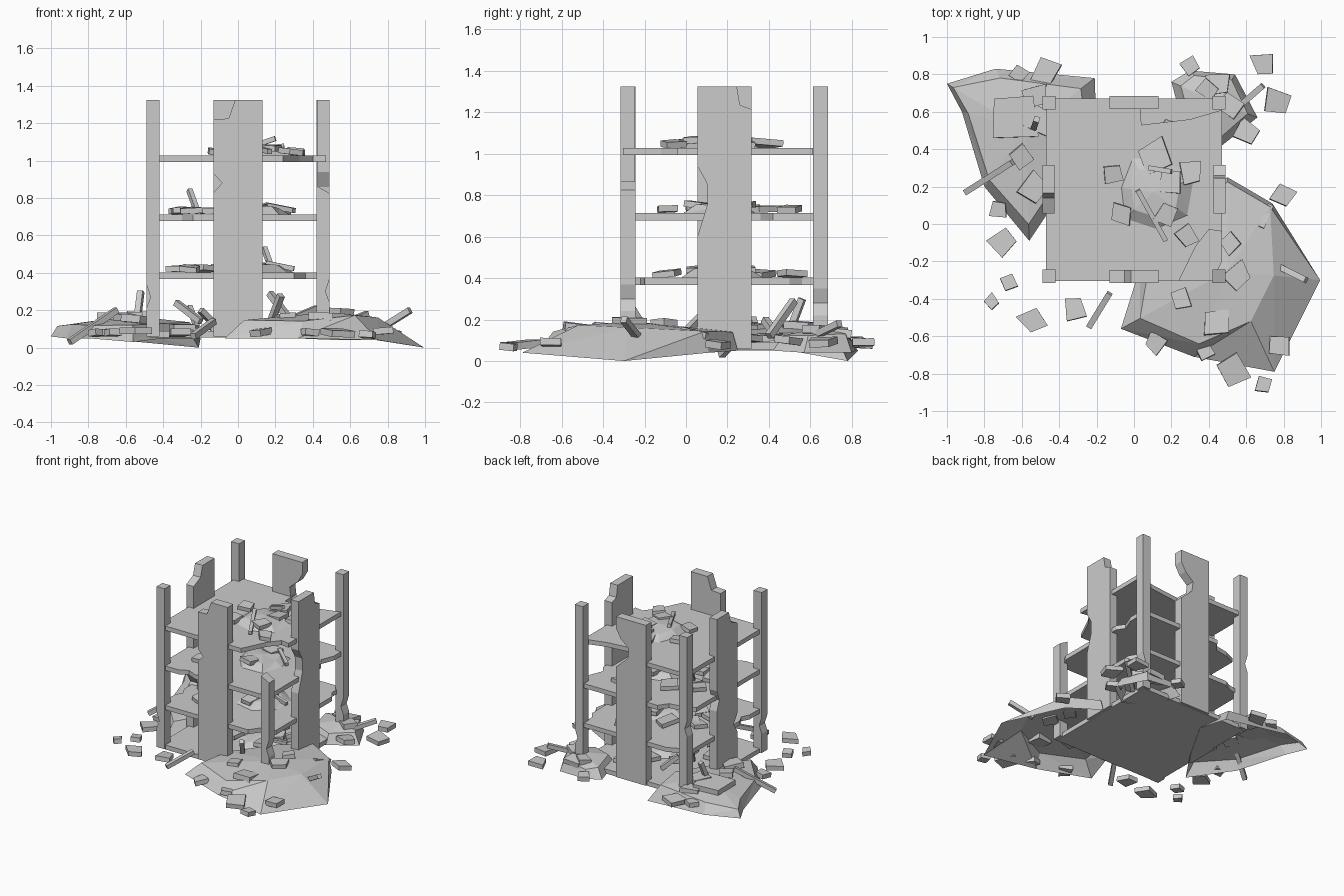
import bpy, bmesh, random
from math import cos, sin, pi
from mathutils import Vector, Matrix, Euler

if "Cube" in bpy.data.objects:
    bpy.data.objects.remove(bpy.data.objects["Cube"])

random.seed(7)
CY = 0.185                      # building centre in y
X0, Y0 = 0.49, 0.50             # half sizes of the building
BASE, TOP = 0.06, 1.325
FLOORS = [0.09, 0.402, 0.713, 1.028]


def finish(bm, name, recalc=True):
    if recalc:
        bmesh.ops.recalc_face_normals(bm, faces=bm.faces)
    me = bpy.data.meshes.new(name)
    bm.to_mesh(me)
    bm.free()
    ob = bpy.data.objects.new(name, me)
    bpy.context.collection.objects.link(ob)
    return ob


def prism(name, pts, axis, lo, hi):
    """Extrude a 2D outline along an axis from lo to hi."""
    put = {'x': lambda u, v, d: (d, u, v), 'y': lambda u, v, d: (u, d, v),
           'z': lambda u, v, d: (u, v, d)}[axis]
    bm = bmesh.new()
    a = [bm.verts.new(put(u, v, lo)) for u, v in pts]
    b = [bm.verts.new(put(u, v, hi)) for u, v in pts]
    bm.faces.new(a)
    bm.faces.new(b)
    for i in range(len(a)):
        j = (i + 1) % len(a)
        bm.faces.new((a[i], a[j], b[j], b[i]))
    return finish(bm, name)


# Wall panels: broken outlines, u measured from the panel centre
W = 0.13
front = [(-W, BASE), (W, BASE), (W, TOP), (-.015, TOP), (-.05, 1.225), (-W, 1.22),
         (-W, .93), (-.085, .88), (-W, .83)]
back = [(-W, BASE), (W, BASE), (W, .93), (.03, 1.02), (.02, 1.1), (.09, 1.16), (.13, 1.23),
        (W, TOP), (-W, TOP)]
left = [(-W, BASE), (W, BASE), (W, .6), (.1, .68), (W, .76), (W, TOP), (-.02, TOP),
        (-.045, 1.24), (-W, 1.2), (-W, .5), (-.08, .42), (-W, .34)]
right = [(-W, BASE), (W, BASE), (W, 1.215), (.075, 1.235), (.06, TOP), (-W, TOP), (-W, .94),
         (-.085, .86), (-.08, .76), (-W, .6)]
prism("front_wall", front, 'y', CY - Y0, CY - Y0 + .07)
prism("back_wall", back, 'y', CY + Y0 - .07, CY + Y0)
for name, prof, s in (("left_wall", left, -1), ("right_wall", right, 1)):
    prism(name, [(u + CY, z) for u, z in prof], 'x', s * X0, s * (X0 - .065))

# Corner columns: chipped posts, the front right one snapped off
for name, sx, sy, top, chip in (("front_left_column", -1, -1, TOP, .27),
                                ("back_left_column", -1, 1, TOP, .6),
                                ("back_right_column", 1, 1, TOP, .28),
                                ("front_right_column", 1, -1, .845, .3)):
    o, i = sx * X0, sx * (X0 - .07)
    m = o - sx * .022
    slant = .02 if top < 1 else 0
    prism(name, [(i, BASE), (o, BASE), (o, chip - .06), (m, chip), (o, chip + .07), (o, top - slant),
                 (i, top + slant)], 'y', CY + sy * Y0, CY + sy * (Y0 - .072))

# Floor slabs with broken edges
F, B, E = -.305, .67, .47
slabs = [
    [(-E, F), (E, F), (E, B), (-E, B)],
    [(-E, F), (.3, F), (.36, -.22), (E, -.2), (E, .5), (.43, .56), (.43, B), (-.3, B), (-.36, .64),
     (-E, .62), (-E, 0), (-.44, -.06), (-E, -.12)],
    [(-E, F), (-.3, F), (-.24, -.27), (-.16, F), (.42, F), (E, -.2), (E, .36), (.43, .42), (E, .52),
     (E, B), (-.22, B), (-.27, .6), (-.38, .58), (-E, .54)],
    [(-E, F), (.24, F), (.33, -.12), (.4, -.03), (E, -.04), (E, .61), (.3, .56), (.04, .53),
     (.03, B), (-E, B)],
]
for k, (top, pts) in enumerate(zip(FLOORS, slabs)):
    prism("floor_slab_%d" % k, pts, 'z', top - .035, top)


def mound(name, outline, ring_z, peak):
    """Hollow faceted heap: rim points (x, y, z, shoulder inset), shoulder ring and a peak."""
    c = Vector(peak)
    bm = bmesh.new()
    rim = [bm.verts.new(p[:3]) for p in outline]
    ring = [bm.verts.new((c.x + (x - c.x) * k, c.y + (y - c.y) * k,
                          ring_z + (1 - k) * .06 + random.uniform(-.01, .01)))
            for x, y, z, k in outline]
    pk = bm.verts.new(c)
    for i in range(len(rim)):
        j = (i + 1) % len(rim)
        bm.faces.new((rim[i], rim[j], ring[j]))
        bm.faces.new((rim[i], ring[j], ring[i]))
        bm.faces.new((ring[i], ring[j], pk))
    return finish(bm, name, recalc=False)


# Rubble heaps on the ground (outlines run anticlockwise)
mound("front_right_heap", [(-.07, -.56, .05, .82), (.32, -.71, .05, .85), (.75, -.79, .04, .5),
                           (.995, -.30, 0, .5), (.74, .11, .04, .95), (.50, .25, .05, .95),
                           (.27, .12, .06, .9), (.03, -.24, .06, .9)], .14, (.5, -.25, .19))
mound("back_left_heap", [(-1, .75, .06, .92), (-.92, .6, .05, .9), (-.8, .2, .05, .88),
                         (-.56, -.09, .03, .85), (-.4, .15, .05, .85), (-.2, .5, .05, .85),
                         (-.21, .78, 0, .8), (-.74, .83, .05, .85)], .12, (-.58, .5, .17))
mound("back_right_heap", [(.2, .76, .05, .8), (.27, .5, .06, .8), (.47, .42, .05, .8),
                          (.66, .57, .04, .75), (.54, .8, .04, .8), (.3, .82, .05, .85)],
      .11, (.45, .65, .16))
# Small heap at the centre of each floor
for k, z in enumerate(FLOORS):
    pts = []
    for n in range(7):
        a = n * 2 * pi / 7 + k * 1.3
        r = random.uniform(.17, .24)
        pts.append((.1 + r * cos(a), .17 + r * sin(a), z - .004, .65))
    mound("floor_heap_%d" % k, pts, z + .015, (.1, .17, z + .05))


def chunk(bm, x, y, z, size, t=.035, tilt=.13):
    """Irregular four sided slab fragment."""
    rot = Euler((random.uniform(-tilt, tilt), random.uniform(-tilt, tilt), random.uniform(0, 6.3)))
    m = Matrix.Translation((x, y, z)) @ rot.to_matrix().to_4x4()
    quad = [(sx * size / 2 * random.uniform(.65, 1.15), sy * size / 2 * random.uniform(.65, 1.15))
            for sx, sy in ((-1, -1), (1, -1), (1, 1), (-1, 1))]
    a = [bm.verts.new(m @ Vector((u, v, -t / 2))) for u, v in quad]
    b = [bm.verts.new(m @ Vector((u, v, t / 2))) for u, v in quad]
    bm.faces.new(a[::-1])
    bm.faces.new(b)
    for i in range(4):
        j = (i + 1) % 4
        bm.faces.new((a[i], a[j], b[j], b[i]))


def stick(bm, p, q, w=.032):
    """Square beam between two points."""
    p, q = Vector(p), Vector(q)
    d = q - p
    m = Matrix.Translation((p + q) / 2) @ d.to_track_quat('Z', 'Y').to_matrix().to_4x4()
    bmesh.ops.create_cube(bm, size=1, matrix=m @ Matrix.Diagonal((w, w, d.length, 1)))


# Fragments scattered around the building: x, y, z, size
bm = bmesh.new()
for c in ((-.47, .81, .09, .15), (-.61, .8, .1, .08), (-.72, .08, .08, .09), (-.70, -.09, .08, .12),
          (-.67, -.31, .08, .1), (-.76, -.42, .08, .07), (-.54, -.51, .09, .13), (-.32, -.45, .08, .11),
          (.30, .84, .08, .08), (.69, .85, .09, .11), (.77, .65, .09, .13), (.6, .49, .1, .11),
          (.79, .16, .08, .11), (.11, -.63, .08, .1), (.53, -.78, .08, .17), (.69, -.865, .07, .08),
          (.78, -.65, .09, .11), (.38, -.68, .08, .08)):
    chunk(bm, *c)
finish(bm, "ground_fragments")

# Fragments lying on the heaps
bm = bmesh.new()
for c in ((-.64, .58, .165, .22), (-.5, .55, .17, .15), (-.54, .2, .15, .13), (-.6, .36, .16, .12),
          (-.53, .68, .14, .12), (.44, -.52, .16, .14), (.55, -.28, .19, .13), (.52, -.1, .18, .1),
          (.25, -.4, .16, .11), (.45, .75, .13, .12), (.52, .63, .15, .11), (.4, .72, .14, .1)):
    chunk(bm, *c, .04)
finish(bm, "heap_fragments")

# Fallen beams
bm = bmesh.new()
for p, q in (((-.9, .17, .03), (-.65, .33, .2)), ((-.24, -.55, .06), (-.13, -.37, .14)),
             ((.47, .55, .09), (.69, .74, .18)), ((.76, -.22, .1), (.92, -.3, .2)),
             ((-.54, .5, .14), (-.52, .56, .3)), ((-.33, .1, .24), (-.2, 0, .14)),
             ((.18, -.2, .15), (.23, -.28, .28)), ((.28, .2, .15), (.42, .3, .21)),
             ((.3, .4, .12), (.17, .52, .29)), ((-.1, .45, .1), (-.2, .38, .2)),
             ((.68, -.02, .15), (.73, .1, .12))):
    stick(bm, p, q)
finish(bm, "fallen_beams")

# Debris on every floor, resting around the small heap
spots = [(.1, .36, .15), (-.11, .27, .11), (-.07, .06, .11), (.28, -.07, .11), (.2, .22, .12),
         (.3, .27, .11), (.17, .05, .1)]
for k, z in enumerate(FLOORS):
    bm = bmesh.new()
    s = -1 if k in (1, 2) else 1
    for x, y, size in spots:
        j = random.uniform(-.03, .03) if k < 3 else 0
        near = hypot_ok = ((s * x - .1) ** 2 + (y - .17) ** 2) ** .5 < .15
        chunk(bm, s * x + j, y - j, z + (.04 if near else .02), size, .03, .12)
    if k == 3:
        stick(bm, (.02, .18, z + .06), (.17, -.09, z + .02), .026)
        stick(bm, (.08, .3, z + .05), (.2, .28, z + .09), .026)
    else:
        stick(bm, (-.26 + .4 * (k == 1), .3, z + .13), (-.22 + .4 * (k == 1), .22, z + .02), .026)
        stick(bm, (.15, .1 + .1 * k, z + .05), (.3, .18, z + .02), .026)
    if k < 3:
        chunk(bm, -.3, .08, z + .02, .13, .03, .1)
        chunk(bm, .2, .5, z + .02, .12, .03, .1)
    finish(bm, "floor_debris_%d" % k)
